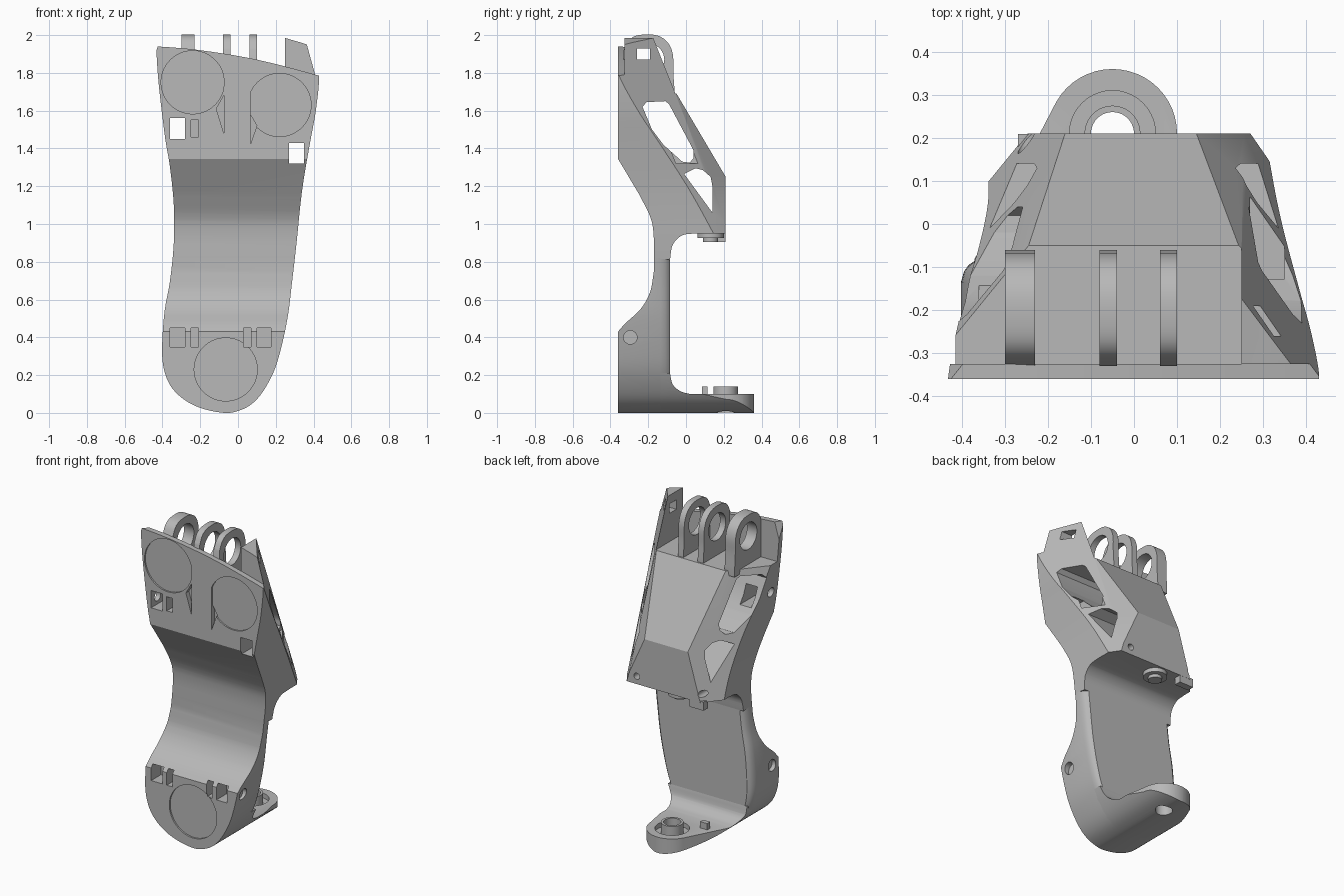
import bpy
import bmesh
from math import cos, sin, pi
from mathutils import Vector

if "Cube" in bpy.data.objects:
    bpy.data.objects.remove(bpy.data.objects["Cube"], do_unlink=True)

grey = bpy.data.materials.new("plain grey")
grey.use_nodes = True
grey.diffuse_color = (0.48, 0.48, 0.48, 1)
grey.node_tree.nodes["Principled BSDF"].inputs["Base Color"].default_value = (0.48, 0.48, 0.48, 1)


def spline(points, steps=5):
    """Smooth open curve through the points."""
    p = [Vector(q) for q in points]
    p = [2 * p[0] - p[1]] + p + [2 * p[-1] - p[-2]]
    out = []
    for a, b, c, d in zip(p, p[1:], p[2:], p[3:]):
        for i in range(steps):
            t = i / steps
            out.append(0.5 * (2 * b + (c - a) * t + (2 * a - 5 * b + 4 * c - d) * t**2
                              + (3 * b - a - 3 * c + d) * t**3))
    return [tuple(q) for q in out + [p[-2]]]


def circle(u, v, r, n=40):
    return [(u + r * cos(2 * pi * i / n), v + r * sin(2 * pi * i / n)) for i in range(n)]


def rect(u0, u1, v0, v1):
    return [(u0, v0), (u1, v0), (u1, v1), (u0, v1)]


def prism(name, pts, axis, *layers):
    """Extrude a 2D outline along an axis; each layer is a position or (position, u scale)."""
    bm = bmesh.new()
    rings = []
    for layer in layers:
        t, s = layer if isinstance(layer, tuple) else (layer, 1)
        ring = []
        for u, v in pts:
            u = -0.04 + (u + 0.04) * s
            co = {"x": (t, u, v), "y": (u, t, v), "z": (u, v, t)}[axis]
            ring.append(bm.verts.new(co))
        rings.append(ring)
    bm.faces.new(rings[0])
    bm.faces.new(rings[-1])
    n = len(pts)
    for low, high in zip(rings, rings[1:]):
        for i in range(n):
            j = (i + 1) % n
            bm.faces.new((low[i], low[j], high[j], high[i]))
    bmesh.ops.recalc_face_normals(bm, faces=bm.faces)
    mesh = bpy.data.meshes.new(name)
    bm.to_mesh(mesh)
    bm.free()
    mesh.materials.append(grey)
    ob = bpy.data.objects.new(name, mesh)
    bpy.context.collection.objects.link(ob)
    return ob


def combine(ob, tool, mode="DIFFERENCE"):
    """Apply a boolean and throw the tool away."""
    mod = ob.modifiers.new("cut", "BOOLEAN")
    mod.operation = mode
    mod.solver = "EXACT"
    mod.object = tool
    bpy.context.view_layer.objects.active = ob
    bpy.ops.object.modifier_apply(modifier=mod.name)
    bpy.data.objects.remove(tool, do_unlink=True)


def cut(ob, pts, axis, a, b):
    combine(ob, prism("cutter", pts, axis, a, b))


def slice_off(ob, a, b, c):
    """Remove everything outside the plane through three points."""
    a, b, c = Vector(a), Vector(b), Vector(c)
    n = (b - a).cross(c - a).normalized()
    if n.x * a.x < 0:
        n = -n
    tool = prism("cutter", rect(-2, 2, -2, 2), "z", 0, 2)
    tool.matrix_world = n.to_track_quat("Z", "Y").to_matrix().to_4x4()
    tool.location = a
    bpy.context.view_layer.update()
    combine(ob, tool)


# Footprint outline in x, z
outline = spline([(-.435, 1.97), (-.425, 1.8), (-.41, 1.65), (-.385, 1.45), (-.36, 1.3), (-.34, 1.1),
                  (-.34, .9), (-.36, .7), (-.387, .55), (-.4, .4), (-.4, .28), (-.38, .19), (-.34, .12),
                  (-.27, .06), (-.18, .02), (-.07, 0), (0, .01), (.07, .045), (.13, .11), (.19, .22),
                  (.23, .35), (.265, .52), (.287, .7), (.31, .9), (.33, 1.1), (.35, 1.25), (.385, 1.45),
                  (.412, 1.6), (.43, 1.78), (.415, 1.88), (.385, 1.94), (.25, 1.985)])
outline += [(.25, 2.1), (-.435, 2.1)]

# Lower sole, with softened back edges
lower_curve = spline([(-.36, .43), (-.32, .475), (-.24, .55), (-.19, .64), (-.17, .75)])
sole = prism("lower_sole", [(-.36, -.01)] + lower_curve + [(-.17, .82), (-.085, .82), (-.085, -.01)],
             "x", -1, 1)
combine(sole, prism("outline", outline, "y", -.5, -.135, (-.11, .98), (-.095, .95), (-.08, .89)),
        "INTERSECT")

# Rear tab with hinge bore
inner = spline([(.02, .1), (-.03, .115), (-.07, .15), (-.085, .21)])
tab = prism("rear_tab", [(-.14, -.01), (.4, -.01), (.4, .1)] + inner + [(-.14, .21)], "x", -1, 1)
combine(tab, prism("outline", outline, "y", -.5, .5), "INTERSECT")
plan = [(-.05 + .15 * cos(a * pi / 24), .21 + .15 * sin(a * pi / 24)) for a in range(21)]
combine(tab, prism("plan", plan + [(-.37, -.08), (-.37, -.3), (.3, -.3), (.3, -.08), (.13, .05)],
                   "z", -.1, .5), "INTERSECT")
cut(tab, circle(-.05, .21, .1), "z", .07, .3)
cut(tab, circle(-.05, .21, .05), "z", -.1, .3)
collar = prism("tab_collar", circle(-.05, .21, .065), "z", .05, .14)
cut(collar, circle(-.05, .21, .05), "z", -.1, .3)
prism("tab_stop", rect(-.23, -.18, .085, .115), "z", .08, .14)

# Upper body
arch = spline([(-.17, .82), (-.172, .95), (-.19, 1.04), (-.25, 1.16)])
crest = [(.21, 1.25)] + spline([(-.05, 1.69), (-.065, 1.8), (-.07, 1.91), (-.1, 1.965),
                                (-.16, 1.995), (-.25, 2)]) + [(-.36, 2)]
under = spline([(.05, .95), (-.02, .94), (-.07, .89), (-.085, .81)])
upper = prism("upper_body", arch + [(-.36, 1.345)] + crest[::-1] + [(.21, .95)] + under, "x", -1, 1)
combine(upper, prism("outline", outline, "y", -.5, .5), "INTERSECT")
slice_off(upper, (.145, .21, 1.25), (.28, .21, .95), (.25, -.06, 1.7))
slice_off(upper, (.43, -.34, 1.75), (.25, -.06, 1.7), (.38, -.1, 1.33))
slice_off(upper, (-.19, .21, 1.25), (-.34, .21, .95), (-.25, -.06, 1.7))
slice_off(upper, (-.435, -.34, 1.85), (-.25, -.06, 1.7), (-.39, -.1, 1.33))

# Lug bay and sloping top of the front plate
cut(upper, rect(-.7, .25, -.325, .6), "z", 1.69, 3)
top_edge = spline([(-.6, 1.945), (-.43, 1.94), (-.2, 1.92), (.1, 1.87), (.43, 1.785), (.6, 1.73)])
cut(upper, top_edge + [(.6, 2.5), (-.6, 2.5)], "y", -1, -.325)
cut(upper, rect(-.26, -.19, 1.87, 1.93), "x", .2, .6)

# Side windows
cut(upper, [(-.23, 1.62), (-.21, 1.645), (-.11, 1.65), (-.09, 1.635), (.04, 1.39), (.04, 1.35),
            (.02, 1.325), (-.02, 1.33), (-.12, 1.42), (-.18, 1.5)], "x", -1, 1)
cut(upper, [(-.01, 1.265), (.05, 1.295), (.09, 1.285), (.13, 1.25), (.14, 1.2), (.14, 1.06)], "x", -1, 1)

# Shallow round beds and triangular notches on the front plate
for u, v, low, high in ((-.24, 1.75, -1, -.075), (.22, 1.63, .065, 1)):
    cut(upper, [(min(max(a, low), high), b) for a, b in circle(u, v, .167, 64)], "y", -.5, -.35)
cut(upper, [(-.115, 1.61), (-.075, 1.68), (-.075, 1.48)], "y", -.5, -.33)
cut(upper, [(.065, 1.58), (.1, 1.52), (.065, 1.42)], "y", -.5, -.33)
cut(sole, circle(-.065, .23, .167, 64), "y", -.5, -.35)

# Square pockets in the front
for x0, x1, z0, z1, depth in ((-.36, -.28, 1.45, 1.56, .5), (-.25, -.21, 1.46, 1.55, -.26),
                              (.27, .35, 1.32, 1.43, .5)):
    cut(upper, rect(x0, x1, z0, z1), "y", -.5, depth)
for x0, x1 in ((-.36, -.28), (-.25, -.21), (.03, .07), (.1, .175)):
    cut(sole, rect(x0, x1, .35, .45), "y", -.5, -.26)

# Screw holes in the sides and back
for x0, x1 in ((-.6, -.375), (.215, .5)):
    cut(sole, circle(-.295, .4, .036, 24), "x", x0, x1)
cut(upper, circle(-.295, 1.5, .03, 24), "x", -.6, -.34)
for x in (-.25, .2):
    cut(upper, circle(x, 1.0, .02, 20), "y", .1, .4)

# Hinge lugs
lug_curve = spline([(-.06, 1.7), (-.067, 1.8), (-.07, 1.9), (-.1, 1.965), (-.16, 2), (-.25, 2),
                    (-.3, 1.975), (-.33, 1.92)])
for i, (x0, x1) in enumerate(((-.3, -.23), (-.08, -.04), (.06, .1))):
    lug = prism("hinge_lug_%d" % (i + 1), lug_curve + [(-.33, 1.66), (-.06, 1.66)], "x", x0, x1)
    cut(lug, circle(-.2, 1.87, .085), "x", -1, 1)

# Pivot post and stop under the overhang
prism("pivot_base", circle(-.05, .13, .07), "z", .925, .96)
prism("pivot_post", circle(-.05, .13, .04), "z", .905, .96)
prism("overhang_stop", rect(-.27, -.17, .165, .209), "z", .905, .96)

# Smooth curved walls and keep the sharp edges
bpy.ops.object.select_all(action="DESELECT")
for ob in bpy.context.collection.objects:
    if ob.type == "MESH" and grey.name in ob.data.materials:
        ob.select_set(True)
        bpy.context.view_layer.objects.active = ob
bpy.ops.object.shade_smooth_by_angle(angle=pi / 6)
